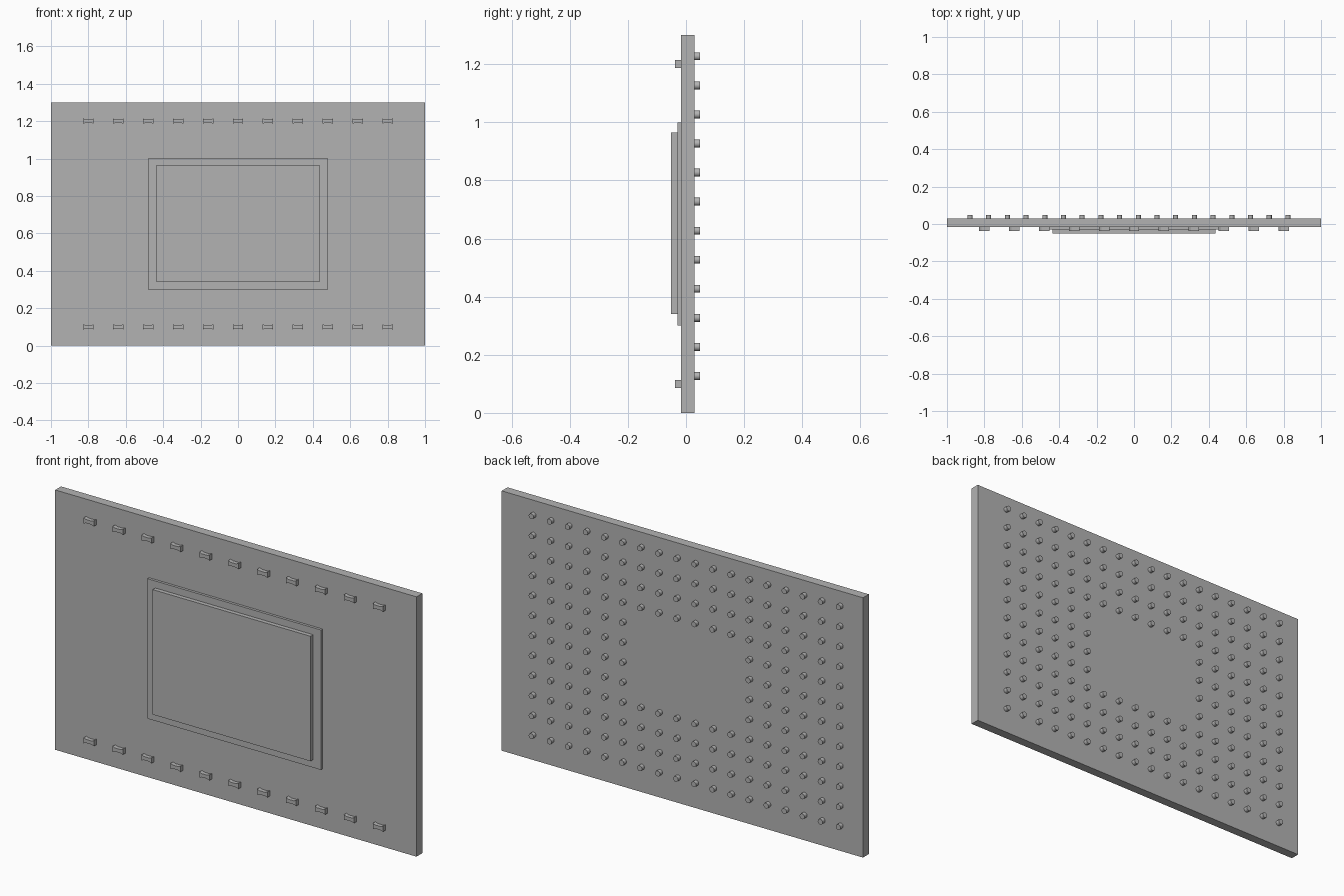
import bpy
import bmesh
from math import pi
from mathutils import Matrix

cube = bpy.data.objects.get("Cube")
if cube:
    bpy.data.objects.remove(cube, do_unlink=True)

grey = bpy.data.materials.new("plain_grey")
grey.use_nodes = True
colour = (0.45, 0.45, 0.45, 1)
grey.diffuse_color = colour
grey.node_tree.nodes["Principled BSDF"].inputs["Base Color"].default_value = colour

BOARD_FRONT, BOARD_BACK = -0.017, 0.029


def finish(name, bm):
    bmesh.ops.recalc_face_normals(bm, faces=bm.faces)
    mesh = bpy.data.meshes.new(name)
    bm.to_mesh(mesh)
    bm.free()
    mesh.materials.append(grey)
    obj = bpy.data.objects.new(name, mesh)
    bpy.context.collection.objects.link(obj)
    return obj


def extrude_outline(bm, points, y_front, y_back):
    """Prism from an outline in the x-z plane."""
    face = bm.faces.new([bm.verts.new((x, y_front, z)) for x, z in points])
    result = bmesh.ops.extrude_face_region(bm, geom=[face])
    moved = [v for v in result["geom"] if isinstance(v, bmesh.types.BMVert)]
    bmesh.ops.translate(bm, verts=moved, vec=(0, y_back - y_front, 0))
    # the extrusion leaves the starting face in place or removes it
    if not any(f.is_valid and all(abs(v.co.y - y_front) < 1e-5 for v in f.verts)
               for f in bm.faces):
        bmesh.ops.holes_fill(bm, edges=bm.edges)


def slab(name, half_width, z_low, z_high, y_front, y_back):
    bm = bmesh.new()
    outline = [(-half_width, z_low), (half_width, z_low),
               (half_width, z_high), (-half_width, z_high)]
    extrude_outline(bm, outline, y_front, y_back)
    return finish(name, bm)


# Board and the stepped chip package on its front
slab("board", 1.0, 0, 1.3, BOARD_FRONT, BOARD_BACK)
slab("chip_base", 0.48, 0.30, 1.0, -0.03, BOARD_FRONT)
slab("chip_lid", 0.437, 0.34, 0.965, -0.051, -0.03)

# Waisted blocks in a row along the top and bottom of the front
half = [(0.028, -0.014), (0.028, 0.014), (0.015, 0.009)]
waisted = half + [(-x, z) for x, z in reversed(half)]
waisted = waisted[:-2] + [(-0.028, 0.014), (-0.028, -0.014)]
waisted += [(-0.015, -0.009), (0.015, -0.009)]
for row, z_mid in (("lower", 0.1), ("upper", 1.2)):
    for i in range(11):
        bm = bmesh.new()
        x_mid = -0.8 + 0.16 * i
        extrude_outline(bm, [(x_mid + x, z_mid + z) for x, z in waisted],
                        -0.037, BOARD_FRONT)
        finish(f"{row}_block_{i + 1}", bm)

# Grid of round pins on the back, with an empty window in the middle
bm = bmesh.new()
length = 0.049 - BOARD_BACK
for col in range(18):
    for row in range(12):
        if 6 <= col <= 11 and 4 <= row <= 7:
            continue
        place = Matrix.Translation((-0.877 + 0.1 * col, BOARD_BACK + length / 2,
                                    0.127 + 0.1 * row))
        bmesh.ops.create_cone(bm, cap_ends=True, segments=24, radius1=0.0135,
                              radius2=0.0135, depth=length,
                              matrix=place @ Matrix.Rotation(pi / 2, 4, "X"))
pins = finish("back_pins", bm)
bpy.ops.object.select_all(action="DESELECT")
pins.select_set(True)
bpy.context.view_layer.objects.active = pins
bpy.ops.object.shade_smooth_by_angle()
